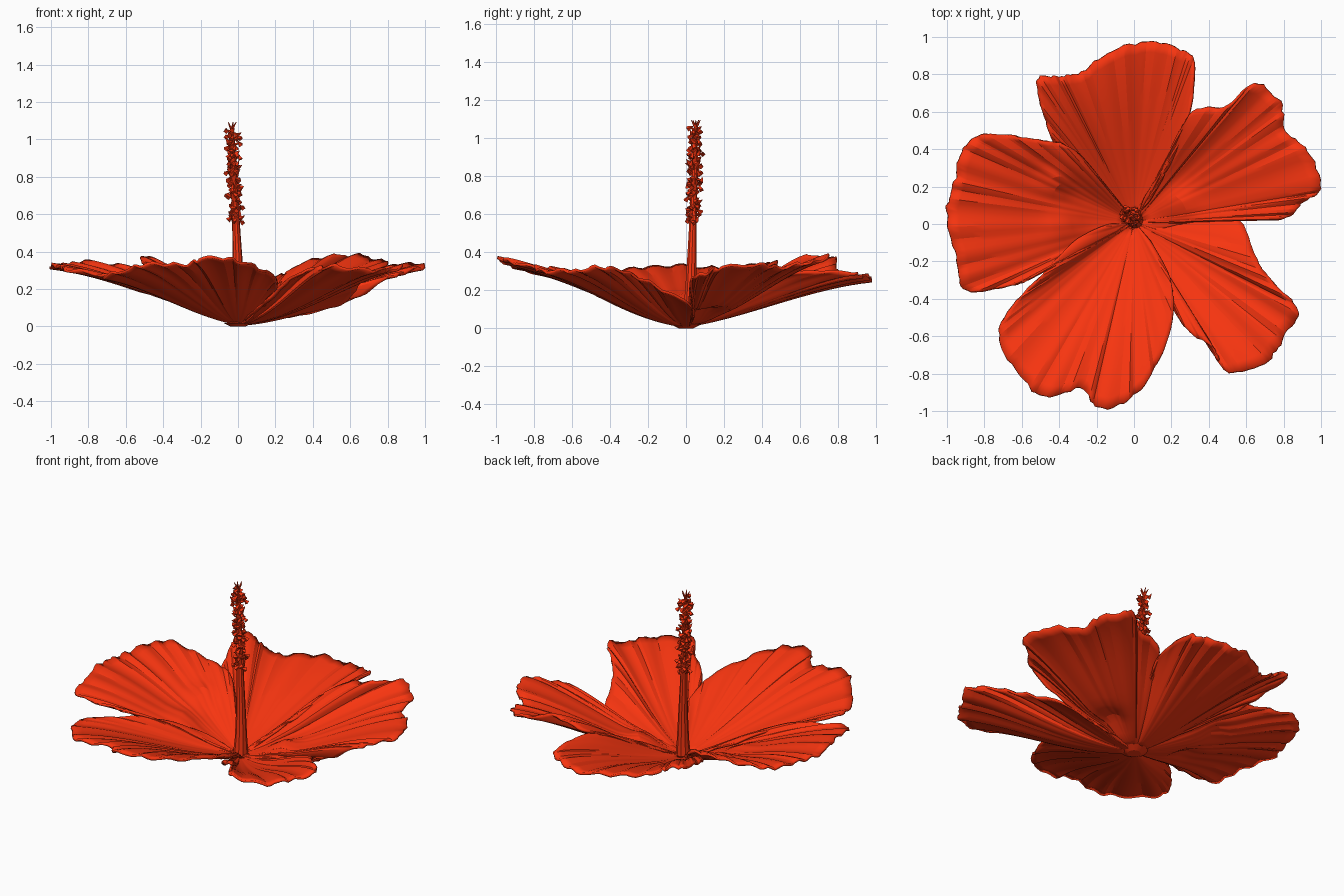
import bpy, bmesh, math, random
from mathutils import Vector, noise

if "Cube" in bpy.data.objects:
    bpy.data.objects.remove(bpy.data.objects["Cube"])

random.seed(4)
red = bpy.data.materials.new("petal_red")
red.diffuse_color = (0.93, 0.035, 0.005, 1)
red.use_nodes = True
red.node_tree.nodes["Principled BSDF"].inputs["Base Color"].default_value = red.diffuse_color


def finish(name, bm):
    bmesh.ops.recalc_face_normals(bm, faces=bm.faces[:])
    me = bpy.data.meshes.new(name)
    bm.to_mesh(me)
    bm.free()
    ob = bpy.data.objects.new(name, me)
    bpy.context.collection.objects.link(ob)
    me.materials.append(red)
    bpy.ops.object.select_all(action='DESELECT')
    ob.select_set(True)
    bpy.context.view_layer.objects.active = ob
    bpy.ops.object.shade_smooth_by_angle(angle=math.radians(20))
    return ob


def spline(pts, t):
    # Catmull-Rom through the rim points, t in 0..1
    n = len(pts) - 1
    f = t * n
    i = min(int(f), n - 1)
    f -= i
    a, b, c, d = (Vector(pts[min(max(i + k, 0), n)]) for k in (-1, 0, 1, 2))
    return 0.5 * (2*b + (c - a)*f + (2*a - 5*b + 4*c - d)*f*f + (3*b - a - 3*c + d)*f**3)


def petal(name, rim, power, seed, bumps=(), nu=16, nv=90):
    # fan of ribs from the centre to the rim, rippled towards the edge
    bm = bmesh.new()
    base = Vector((0, 0.01, 0.010 + 0.003 * seed))
    rows = []
    for j in range(nv + 1):
        t = j / nv
        edge = spline(rim, t)
        fade = math.sin(math.pi * t) ** 0.5 if 0 < t < 1 else 0
        wob = noise.noise(Vector((t * 22, seed * 7.3, 0)))
        fine = noise.noise(Vector((t * 55, seed * 3.1, 5)))
        ripple = math.sin(t * 2 * math.pi * 17 + 2.5 * wob) * 0.009 + wob * 0.012 + fine * 0.008
        row = []
        for i in range(nu + 1):
            u = 0.04 + 0.96 * i / nu
            p = base.lerp(edge, u)
            flat = (edge - base).xy.length
            side = power if flat > 0.5 else 1.0
            # bowl: shallow at the centre, levelling off at the rim
            s = u ** side
            s = 0.5 * s + 0.5 * s * s * (3 - 2 * s)
            p.z = base.z + (edge.z - base.z) * s + ripple * fade * u ** 1.9
            scallop = 1 + (0.010 * wob + 0.020 * fine) * fade * u ** 8
            p.x *= scallop
            p.y *= scallop
            for bx, by, h, r in bumps:
                p.z += h * math.exp(-((p.x - bx)**2 + (p.y - by)**2) / r**2)
            row.append(bm.verts.new(p))
        rows.append(row)
    for a, b in zip(rows, rows[1:]):
        for i in range(nu):
            bm.faces.new((a[i], a[i+1], b[i+1], b[i]))
    ob = finish(name, bm)
    mod = ob.modifiers.new("thickness", 'SOLIDIFY')
    mod.thickness = 0.014
    mod.offset = 0


# Five petals: rim points run round each outline
petal("back_petal", [
    (-0.14, 0.16, .09), (-0.40, 0.40, .24), (-0.48, 0.58, .31), (-0.52, 0.77, .37),
    (-0.43, 0.79, .35), (-0.31, 0.80, .28), (-0.14, 0.91, .27), (0.08, 0.98, .26),
    (0.25, 0.93, .27), (0.32, 0.87, .29), (0.30, 0.60, .29), (0.21, 0.36, .20),
    (0.09, 0.14, .08)], 0.95, 1)
petal("right_petal", [
    (0.06, 0.14, .07), (0.20, 0.37, .20), (0.31, 0.60, .32), (0.50, 0.63, .37),
    (0.64, 0.75, .38), (0.78, 0.66, .35), (0.81, 0.50, .32), (0.92, 0.40, .33),
    (1.00, 0.20, .32), (0.91, 0.12, .30), (0.80, 0.03, .25), (0.58, 0.04, .13),
    (0.30, 0.01, .06), (0.12, -0.03, .03)], 1.1, 2, [(0.24, 0.10, .05, .08)])
petal("front_right_petal", [
    (0.14, 0.03, .04), (0.36, 0.04, .07), (0.57, 0.01, .13), (0.66, -0.20, .24),
    (0.76, -0.33, .30), (0.88, -0.47, .32), (0.80, -0.60, .30), (0.71, -0.74, .30),
    (0.50, -0.79, .32), (0.42, -0.66, .31), (0.30, -0.58, .27), (0.20, -0.43, .17),
    (0.08, -0.20, .07)], 1.2, 0)
petal("front_left_petal", [
    (0.09, -0.10, .06), (0.20, -0.32, .19), (0.20, -0.55, .26), (0.11, -0.77, .31),
    (-0.02, -0.94, .36), (-0.20, -0.98, .36), (-0.28, -0.88, .33), (-0.46, -0.92, .33),
    (-0.58, -0.85, .31), (-0.71, -0.66, .27), (-0.69, -0.49, .25), (-0.50, -0.28, .23),
    (-0.30, -0.08, .14), (-0.12, 0.0, .06)], 1.0, 1.5)
petal("left_petal", [
    (-0.16, -0.06, .06), (-0.50, -0.26, .23), (-0.66, -0.33, .27), (-0.90, -0.35, .30),
    (-0.95, -0.18, .32), (-1.00, 0.07, .32), (-0.96, 0.23, .32), (-0.91, 0.41, .33),
    (-0.78, 0.48, .34), (-0.52, 0.45, .31), (-0.33, 0.40, .27), (-0.12, 0.16, .08)],
    0.9, 2.5, [(-0.42, 0.22, .04, .07), (-0.38, 0.0, .03, .08)])

# Receptacle under the petals
bm = bmesh.new()
bmesh.ops.create_cone(bm, cap_ends=True, segments=16, radius1=0.04, radius2=0.08, depth=0.02)
bmesh.ops.translate(bm, verts=bm.verts[:], vec=(0, 0, 0.01))
finish("receptacle", bm)


def axis(z):
    # slightly leaning centre line of the column
    return Vector((0.005 - 0.045 * max(z - 0.2, 0), 0.02 + 0.03 * z, z))


# Central column: tapered tube
bm = bmesh.new()
rings = []
for z, r in ((0.02, .045), (0.12, .036), (0.3, .028), (0.5, .022), (0.7, .018), (0.9, .016), (1.06, .008)):
    c = axis(z)
    rings.append([bm.verts.new(c + Vector((r * math.cos(k * math.pi / 5), r * math.sin(k * math.pi / 5), 0)))
                  for k in range(10)])
for a, b in zip(rings, rings[1:]):
    for k in range(10):
        bm.faces.new((a[k], a[(k+1) % 10], b[(k+1) % 10], b[k]))
bm.faces.new(rings[0])
bm.faces.new(rings[-1])
finish("column", bm)

# Stamens: thin stalks ending in angular, flaky anthers
bm = bmesh.new()
for n in range(100):
    z = 0.56 + 0.48 * n / 99
    ang = n * 2.4 + random.uniform(-.3, .3)
    d = Vector((math.cos(ang), math.sin(ang), random.uniform(-.1, .9))).normalized()
    length = random.uniform(0.018, 0.042)
    rot = d.to_track_quat('Z', 'Y')
    start = axis(z)
    stalk = bmesh.ops.create_cone(bm, cap_ends=True, segments=4, radius1=0.010, radius2=0.004, depth=length)
    for v in stalk["verts"]:
        v.co = start + rot @ (v.co + Vector((0, 0, length / 2)))
    tip = bmesh.ops.create_cone(bm, cap_ends=True, segments=4, radius1=0.015, radius2=0.001, depth=0.034)
    turn = Vector((random.uniform(-1, 1), random.uniform(-1, 1), random.uniform(.2, 1))).to_track_quat('Z', 'Y')
    for v in tip["verts"]:
        v.co = start + d * length + turn @ v.co
finish("stamens", bm)

# Stigma spikes at the top
bm = bmesh.new()
for k in range(5):
    d = Vector((math.cos(k * 1.257), math.sin(k * 1.257), 1.8)).normalized()
    rot = d.to_track_quat('Z', 'Y')
    c = bmesh.ops.create_cone(bm, cap_ends=True, segments=5, radius1=0.008, radius2=0.002, depth=0.05)
    for v in c["verts"]:
        v.co = axis(1.05) + rot @ (v.co + Vector((0, 0, 0.025)))
finish("stigma", bm)
